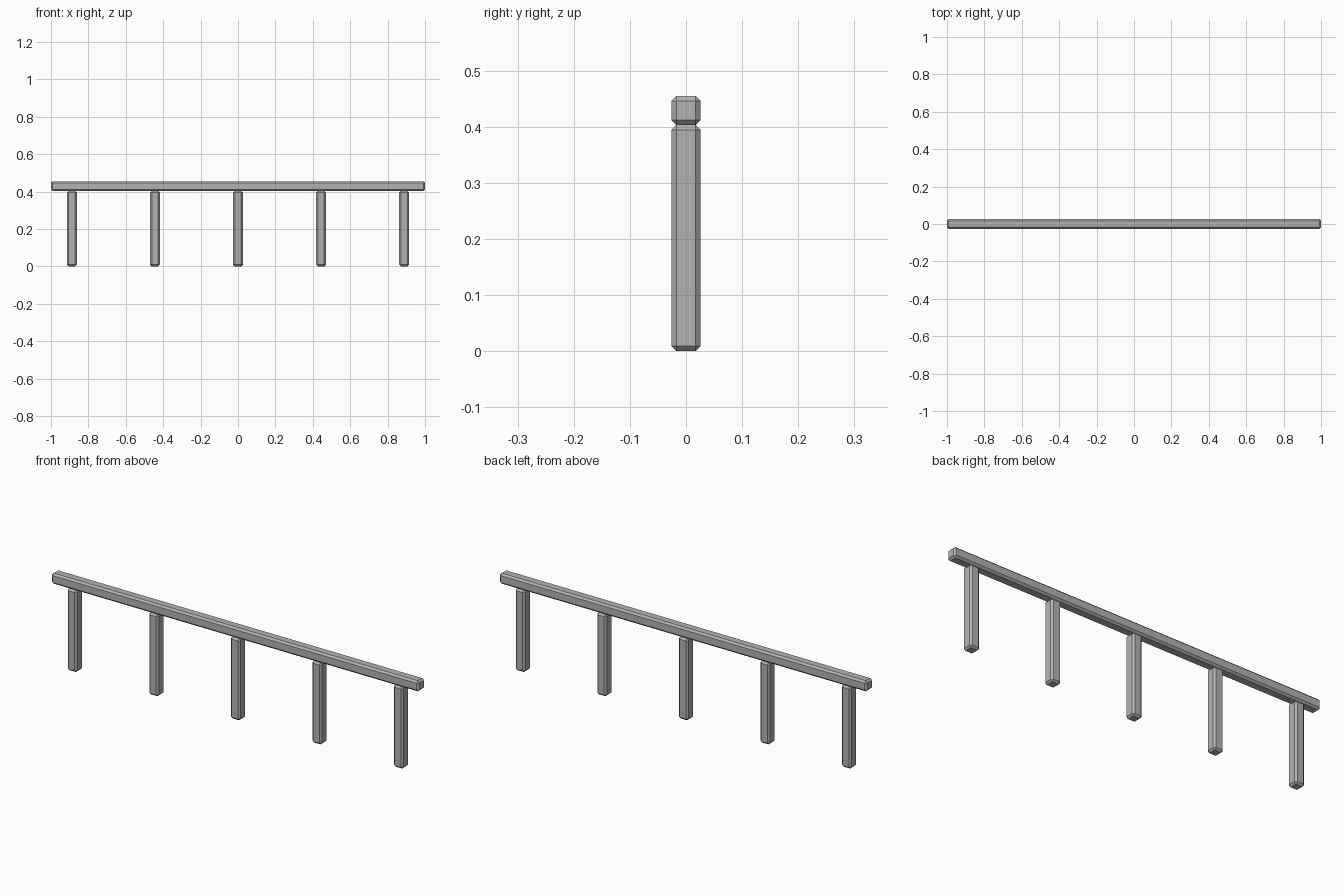
import bpy

cube = bpy.data.objects.get("Cube")
if cube:
    bpy.data.objects.remove(cube, do_unlink=True)

THICK = 0.052      # timber thickness
CHAMFER = 0.009
POST_TOP = 0.403
SPACING = 0.444

grey = bpy.data.materials.new("plain_grey")
grey.use_nodes = True
colour = (0.45, 0.45, 0.45, 1)
grey.diffuse_color = colour
grey.node_tree.nodes["Principled BSDF"].inputs["Base Color"].default_value = colour


def beam(name, size, centre):
    """Flat-shaded box with a single chamfer on every edge."""
    bpy.ops.mesh.primitive_cube_add(size=1, location=centre)
    obj = bpy.context.object
    obj.name = name
    obj.scale = size
    bpy.ops.object.transform_apply(location=False, rotation=False, scale=True)
    bevel = obj.modifiers.new("chamfer", 'BEVEL')
    bevel.width = CHAMFER
    bevel.segments = 1
    obj.data.materials.append(grey)
    return obj


# Long top rail resting on the posts
beam("top_rail", (2, THICK, THICK), (0, 0, POST_TOP + THICK / 2))

# Five evenly spaced posts
for i in range(5):
    beam(f"post_{i + 1}", (THICK, THICK, POST_TOP), ((i - 2) * SPACING, 0, POST_TOP / 2))
